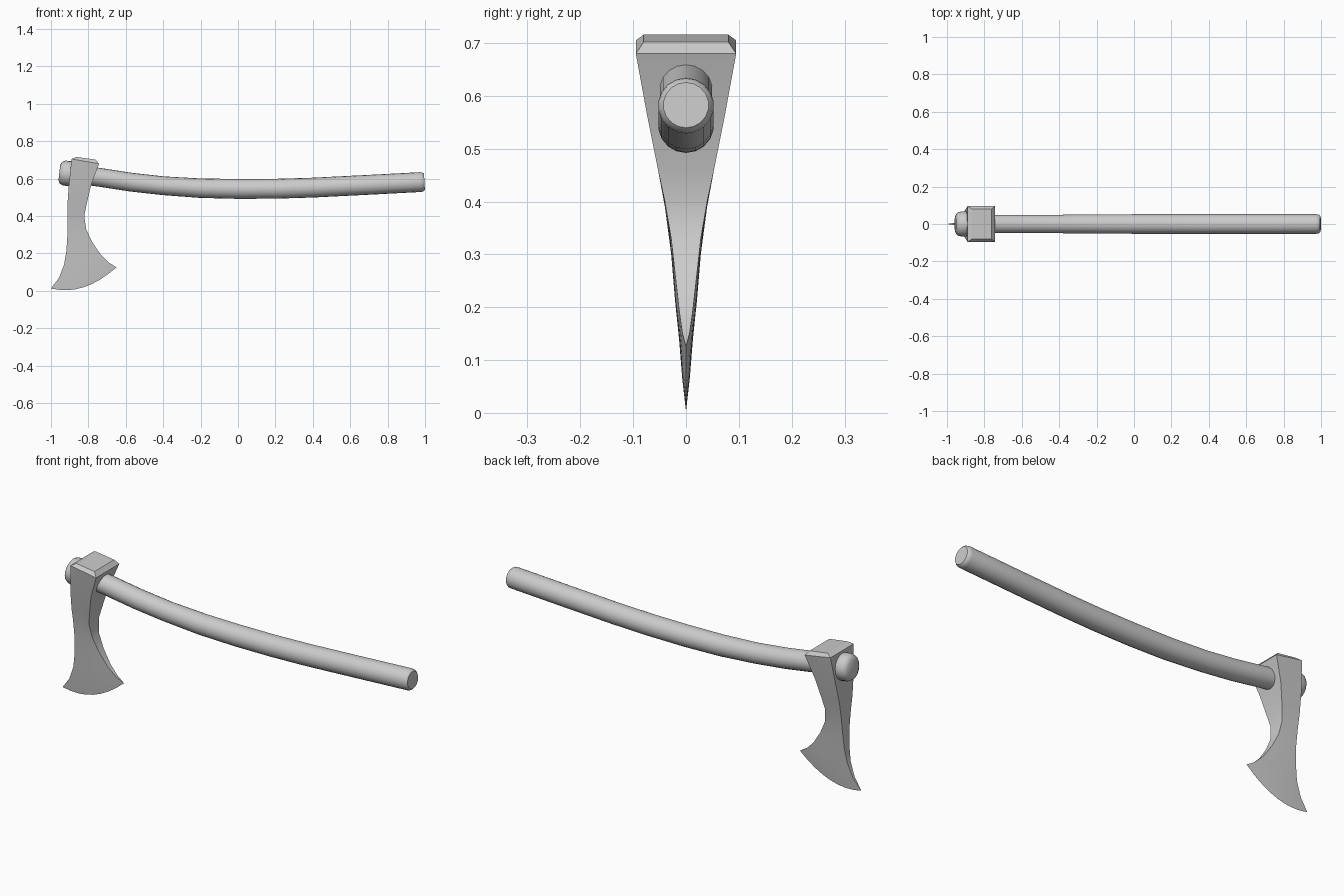
import bpy, bmesh
from math import cos, sin, pi, radians
from mathutils import Vector

if "Cube" in bpy.data.objects:
    bpy.data.objects.remove(bpy.data.objects["Cube"])


def loft(name, rings, angle):
    """Skin closed rings of points, cap both ends, shade smooth by angle."""
    bm = bmesh.new()
    loops = [[bm.verts.new(p) for p in ring] for ring in rings]
    n = len(rings[0])
    for a, b in zip(loops, loops[1:]):
        for i in range(n):
            j = (i + 1) % n
            bm.faces.new((a[i], a[j], b[j], b[i]))
    bm.faces.new(loops[0])
    bm.faces.new(loops[-1])
    bmesh.ops.remove_doubles(bm, verts=bm.verts, dist=1e-5)
    bmesh.ops.recalc_face_normals(bm, faces=bm.faces)
    mesh = bpy.data.meshes.new(name)
    bm.to_mesh(mesh)
    bm.free()
    obj = bpy.data.objects.new(name, mesh)
    bpy.context.collection.objects.link(obj)
    bpy.ops.object.select_all(action='DESELECT')
    obj.select_set(True)
    bpy.context.view_layer.objects.active = obj
    bpy.ops.object.shade_smooth_by_angle(angle=radians(angle))
    return obj


def tube(name, path, sides=18):
    """Round bar along (x, z, radius) points in the xz plane."""
    pts = [Vector((x, 0, z)) for x, z, r in path]
    rings = []
    for k, (x, z, r) in enumerate(path):
        t = (pts[min(k + 1, len(pts) - 1)] - pts[max(k - 1, 0)]).normalized()
        up = Vector((-t.z, 0, t.x))
        rings.append([pts[k] + r * (cos(a) * up + sin(a) * Vector((0, 1, 0)))
                      for a in (2 * pi * i / sides for i in range(sides))])
    return loft(name, rings, 40)


# Curved handle with a rounded butt
tube("handle", [(-0.91, 0.63, 0.05), (-0.74, 0.607, 0.05), (-0.57, 0.581, 0.05),
                (-0.4, 0.562, 0.05), (-0.2, 0.549, 0.052), (0, 0.545, 0.053),
                (0.2, 0.546, 0.053), (0.4, 0.552, 0.053), (0.7, 0.567, 0.053),
                (0.975, 0.5815, 0.053), (0.988, 0.582, 0.051), (0.997, 0.5825, 0.043)])

# Knob where the handle emerges past the head
tube("handle_knob", [(-0.86, 0.62, 0.062), (-0.905, 0.627, 0.068), (-0.932, 0.631, 0.066),
                     (-0.946, 0.633, 0.059), (-0.955, 0.634, 0.042)])

# Axe head rows: left x, z, right x, z, half thickness, downward bulge
rows = [(-0.865, 0.716, -0.762, 0.702, 0.08, 0),
        (-0.890, 0.705, -0.743, 0.680, 0.095, 0),
        (-0.905, 0.56, -0.787, 0.56, 0.073, 0),
        (-0.912, 0.46, -0.810, 0.46, 0.053, 0),
        (-0.912, 0.39, -0.822, 0.40, 0.040, 0),
        (-0.912, 0.30, -0.812, 0.33, 0.028, 0.004),
        (-0.918, 0.21, -0.780, 0.262, 0.0205, 0.01),
        (-0.930, 0.14, -0.735, 0.195, 0.013, 0.02),
        (-0.957, 0.07, -0.692, 0.152, 0.007, 0.036),
        (-1.000, 0.013, -0.650, 0.126, 0.0, 0.05)]
cols = 8
rings = []
for lx, lz, rx, rz, t, sag in rows:
    side = [(lx + (rx - lx) * u, lz + (rz - lz) * u - 4 * sag * u * (1 - u))
            for u in (i / cols for i in range(cols + 1))]
    rings.append([(x, -t, z) for x, z in side] + [(x, t, z) for x, z in reversed(side)])
# The last row collapses to the cutting edge, so it needs no cap
bm_rings = rings[:-1] + [[(x, y + (1e-4 if i > cols else -1e-4), z)
                          for i, (x, y, z) in enumerate(rings[-1])]]
loft("axe_head", bm_rings, 25)
